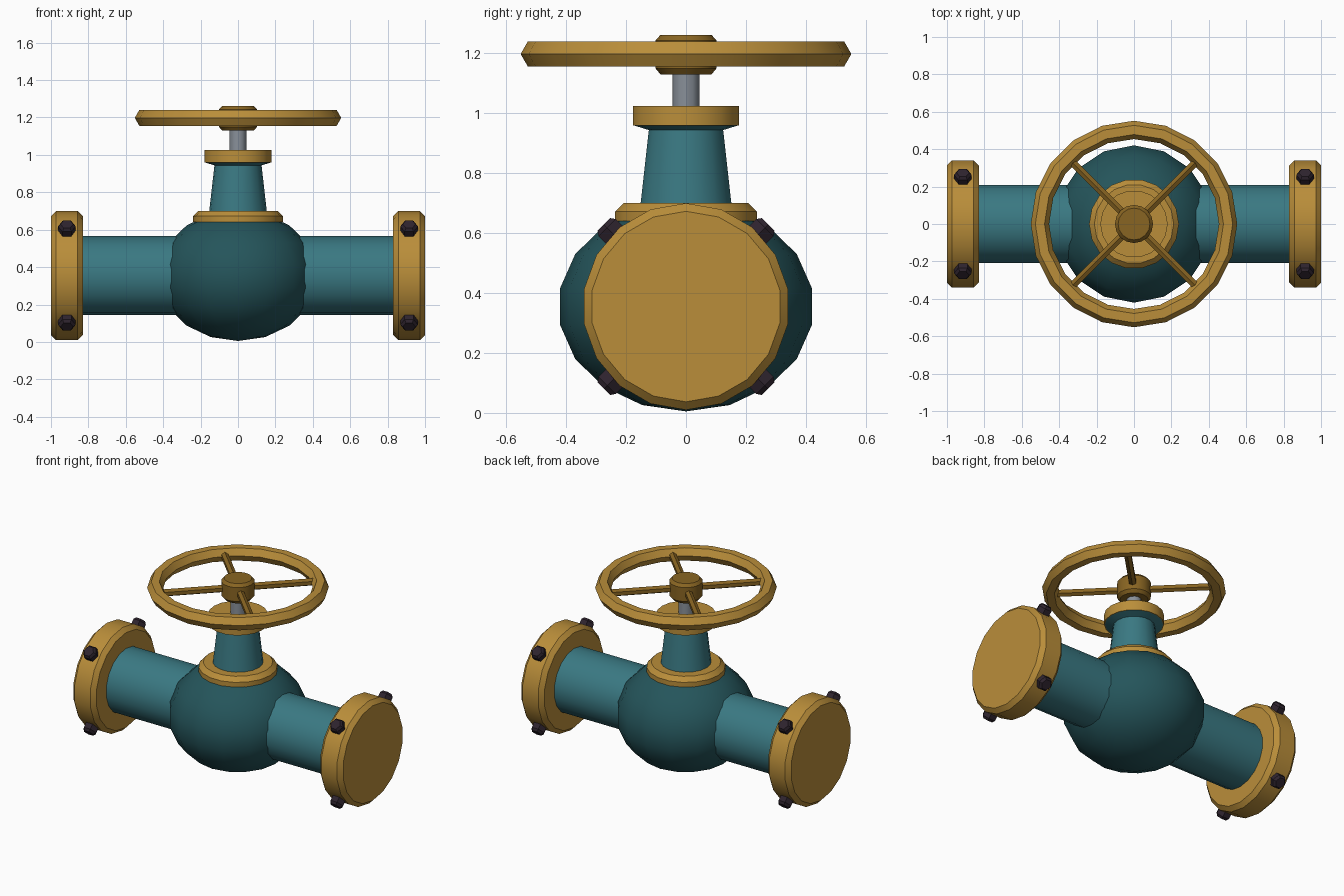
import bpy, bmesh, math
from mathutils import Matrix, Vector

cube = bpy.data.objects.get("Cube")
if cube:
    bpy.data.objects.remove(cube, do_unlink=True)


def material(name, rgb):
    m = bpy.data.materials.new(name)
    m.use_nodes = True
    m.diffuse_color = (*rgb, 1)
    m.node_tree.nodes["Principled BSDF"].inputs["Base Color"].default_value = (*rgb, 1)
    return m


teal = material("teal paint", (0.042, 0.19, 0.225))
dark_teal = material("dark teal paint", (0.018, 0.09, 0.104))
brass = material("brass", (0.49, 0.27, 0.042))
bronze = material("dark bronze", (0.25, 0.13, 0.016))
steel = material("steel", (0.25, 0.28, 0.32))
iron = material("dark iron", (0.027, 0.017, 0.027))


def lathe(name, profile, sides, mat, matrix=Matrix(), ring=False):
    """Spin a (radius, height) profile about local z; ring closes the profile."""
    bm = bmesh.new()
    rows = []
    for r, h in profile:
        angles = [2 * math.pi * i / sides for i in range(sides)]
        rows.append([bm.verts.new((r * math.cos(a), r * math.sin(a), h)) for a in angles])
    pairs = list(zip(rows, rows[1:]))
    if ring:
        pairs.append((rows[-1], rows[0]))
    else:
        bm.faces.new(rows[0][::-1])
        bm.faces.new(rows[-1])
    for low, high in pairs:
        for i in range(sides):
            j = (i + 1) % sides
            bm.faces.new((low[i], low[j], high[j], high[i]))
    bmesh.ops.recalc_face_normals(bm, faces=bm.faces)
    bm.transform(matrix)
    return finish(name, bm, mat)


def finish(name, bm, mat):
    me = bpy.data.meshes.new(name)
    bm.to_mesh(me)
    bm.free()
    me.materials.append(mat)
    me.shade_smooth()
    me.set_sharp_from_angle(angle=math.radians(30))
    ob = bpy.data.objects.new(name, me)
    bpy.context.collection.objects.link(ob)
    return ob


AXIS_Z = 0.355
WHEEL_Z = 1.198

# Bulbous valve body
bm = bmesh.new()
bmesh.ops.create_uvsphere(bm, u_segments=16, v_segments=9, radius=1)
bm.transform(Matrix.Translation((0, 0, AXIS_Z)) @ Matrix.Diagonal((0.427, 0.427, 0.35, 1)))
finish("valve_body", bm, dark_teal)

# Through pipe along x
along_x = Matrix.Translation((0, 0, AXIS_Z)) @ Matrix.Rotation(math.pi / 2, 4, "Y")
lathe("pipe", [(0.212, -0.9), (0.212, 0.9)], 18, teal, along_x)

# End flanges with radial bolts
for side, s in (("left", 1), ("right", -1)):
    flange = [(0.318, 0.83), (0.345, 0.857), (0.345, 0.973), (0.318, 1.0)]
    lathe(side + "_flange", [(r, h * s) for r, h in flange], 18, brass, along_x)
    for k in range(4):
        angle = math.radians(45 + 90 * k)
        out = Vector((0, math.cos(angle), math.sin(angle)))
        x_dir = Vector((1, 0, 0))
        turn = Matrix((x_dir, out.cross(x_dir), out)).transposed().to_4x4()
        place = Matrix.Translation((0.915 * s, 0, AXIS_Z)) @ turn
        lathe(f"{side}_bolt_{k + 1}", [(0.047, 0.3), (0.047, 0.372), (0.034, 0.388)],
              6, iron, place)

# Bonnet: base ring, tapered neck, gland and stem
lathe("bonnet_ring", [(0.24, 0.64), (0.24, 0.672), (0.212, 0.7)], 18, brass)
lathe("bonnet_neck", [(0.156, 0.68), (0.126, 0.944), (0.178, 0.96)], 18, teal)
lathe("gland", [(0.18, 0.959), (0.18, 1.025)], 18, brass)
lathe("stem", [(0.045, 1.01), (0.045, 1.16)], 12, steel)

# Handwheel: hexagonal rim, hub and four spokes
rim = [(0.503 + 0.049 * math.cos(k * math.pi / 3),
        WHEEL_Z + 0.049 * math.sin(k * math.pi / 3)) for k in range(6)]
lathe("wheel_rim", rim, 20, brass, ring=True)
lathe("wheel_hub", [(0.085, 1.13), (0.102, 1.15), (0.102, 1.243), (0.085, 1.262)], 16, bronze)
for k in range(4):
    place = (Matrix.Translation((0, 0, WHEEL_Z))
             @ Matrix.Rotation(math.radians(45 + 90 * k), 4, "Z")
             @ Matrix.Rotation(math.pi / 2, 4, "Y"))
    lathe(f"wheel_spoke_{k + 1}", [(0.024, 0.05), (0.024, 0.47)], 6, bronze, place)
